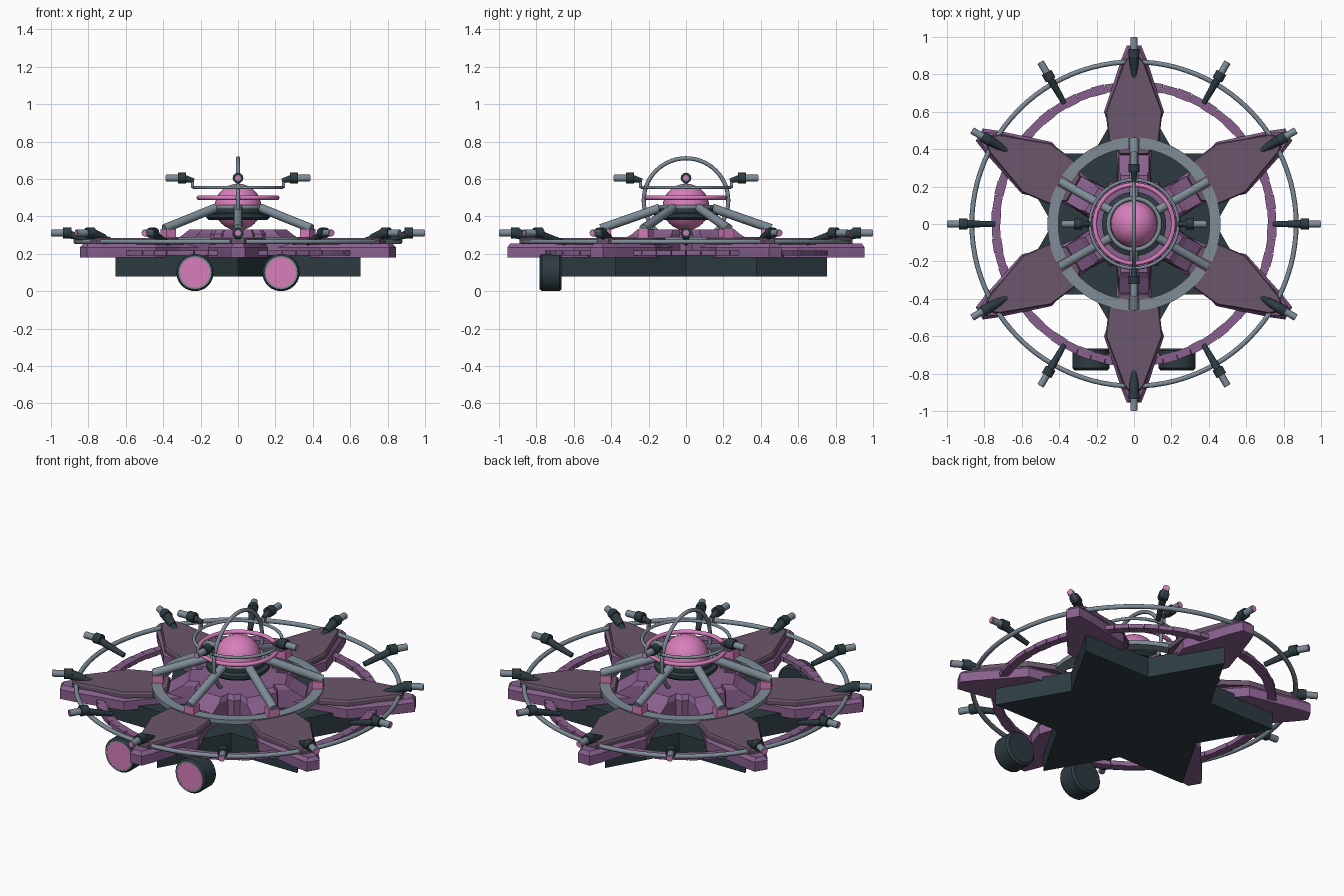
import bpy, bmesh, math
from mathutils import Vector, Matrix

if "Cube" in bpy.data.objects:
    bpy.data.objects.remove(bpy.data.objects["Cube"])


def material(name, rgb):
    m = bpy.data.materials.new(name)
    m.diffuse_color = (*rgb, 1)
    m.use_nodes = True
    m.node_tree.nodes["Principled BSDF"].inputs["Base Color"].default_value = m.diffuse_color
    return m


PURPLE = material("purple", (0.25, 0.118, 0.27))
PLATE = material("dusky plum", (0.145, 0.092, 0.145))
PINK = material("pink", (0.68, 0.21, 0.50))
DARK = material("dark slate", (0.026, 0.044, 0.052))
GREY = material("steel grey", (0.21, 0.265, 0.31))
ARMS = [math.radians(30 + 60 * i) for i in range(6)]


def finish(name, bm, mat, smooth=False):
    bmesh.ops.recalc_face_normals(bm, faces=bm.faces)
    me = bpy.data.meshes.new(name)
    bm.to_mesh(me)
    bm.free()
    ob = bpy.data.objects.new(name, me)
    bpy.context.collection.objects.link(ob)
    me.materials.append(mat)
    if smooth:
        bpy.ops.object.select_all(action='DESELECT')
        ob.select_set(True)
        bpy.context.view_layer.objects.active = ob
        bpy.ops.object.shade_smooth_by_angle(angle=math.radians(40))
    return ob


def loft(name, loops, mat, angle=0):
    """Solid through stacked outlines of equal length, turned about z."""
    bm = bmesh.new()
    rot = Matrix.Rotation(angle, 4, 'Z')
    rings = [[bm.verts.new(rot @ Vector(p)) for p in loop] for loop in loops]
    n = len(rings[0])
    for a, b in zip(rings, rings[1:]):
        for i in range(n):
            bm.faces.new((a[i], a[(i + 1) % n], b[(i + 1) % n], b[i]))
    bm.faces.new(rings[0])
    bm.faces.new(rings[-1])
    return finish(name, bm, mat)


def outline(half, z, inset=0.0):
    """Mirror (radius, half width) points into a closed outline."""
    mid = (half[0][0] + half[-1][0]) / 2
    pts = [(r - math.copysign(inset, r - mid) * (1 if i in (0, len(half) - 1) else 0), w - inset)
           for i, (r, w) in enumerate(half)]
    return [(r, w, z) for r, w in pts] + [(r, -w, z) for r, w in reversed(pts)]


def lathe(name, profile, mat, origin=(0, 0, 0), axis=(0, 0, 1), seg=20, closed=False):
    """Spin (radius, height) points around an axis."""
    bm = bmesh.new()
    turn = Vector(axis).to_track_quat('Z', 'Y').to_matrix().to_4x4()
    place = Matrix.Translation(origin) @ turn
    rings = []
    for r, h in profile:
        rings.append([bm.verts.new(place @ Vector((r * math.cos(t), r * math.sin(t), h)))
                      for t in (2 * math.pi * i / seg for i in range(seg))])
    pairs = list(zip(rings, rings[1:]))
    if closed:
        pairs.append((rings[-1], rings[0]))
    else:
        bm.faces.new(rings[0])
        bm.faces.new(rings[-1])
    for a, b in pairs:
        for i in range(seg):
            bm.faces.new((a[i], a[(i + 1) % seg], b[(i + 1) % seg], b[i]))
    return finish(name, bm, mat, True)


def rod(name, a, b, r1, mat, r2=None, seg=12):
    d = Vector(b) - Vector(a)
    return lathe(name, [(r1, 0), (r2 or r1, d.length)], mat, a, d, seg)


def torus(name, R, r, z, mat, axis=(0, 0, 1), seg=72):
    prof = [(R + r * math.cos(t), r * math.sin(t)) for t in (math.pi * i / 5 for i in range(10))]
    return lathe(name, prof, mat, (0, 0, z), axis, seg, True)


def box(name, r, z, size, mat, angle):
    bm = bmesh.new()
    m = Matrix.Rotation(angle, 4, 'Z') @ Matrix.Translation((r, 0, z)) @ Matrix.Diagonal((*size, 1))
    bmesh.ops.create_cube(bm, size=1, matrix=m)
    return finish(name, bm, mat)


def polar(r, a, z):
    return (r * math.cos(a), r * math.sin(a), z)


# Six-pointed underbody
star = [(0.755 if i % 2 else 0.436, math.radians(30 * i)) for i in range(12)]
loft("underbody", [[polar(r, a, z) for r, a in star] for z in (0.08, 0.2)], DARK)

# Raised hexagonal hub
loft("hub", [[polar(r, math.radians(60 * i), z) for i in range(6)]
             for r, z in ((0.26, 0.2), (0.255, 0.305), (0.23, 0.33))], PURPLE)

# Arms with dusky top plates and wedges climbing to the hub
arm = [(0.28, 0.085), (0.42, 0.10), (0.6, 0.16), (0.88, 0.068), (0.955, 0.038)]
plate = [(0.37, 0.075), (0.45, 0.135), (0.6, 0.152), (0.86, 0.055), (0.89, 0.035)]
for a in ARMS:
    loft("arm", [outline(arm, 0.18), outline(arm, 0.235), outline(arm, 0.255, 0.015)], PURPLE, a)
    loft("arm_plate", [outline(plate, 0.25), outline(plate, 0.275), outline(plate, 0.284, 0.006)], PLATE, a)
    loft("hub_wedge", [outline([(0.1, 0.1), (0.38, 0.085)], 0.2),
                       outline([(0.1, 0.1), (0.37, 0.08)], 0.255),
                       outline([(0.1, 0.1), (0.29, 0.08)], 0.305),
                       outline([(0.1, 0.09), (0.26, 0.07)], 0.33)], PURPLE, a)

# Segmented purple ring and slim outer rail
for i in range(60):
    size = 0.05 if i % 2 else 0.044
    box("ring_segment", 0.738, 0.205, (size, 0.076, 0.026), PURPLE, math.radians(6 * i + 3))
torus("outer_rail", 0.867, 0.013, 0.265, GREY, seg=96)

# Flat deck ring, anchor blocks and sloping struts
lathe("deck_ring", [(0.405, 0.265), (0.463, 0.265), (0.463, 0.29), (0.405, 0.29)], GREY, seg=64, closed=True)
for a in ARMS:
    box("strut_anchor", 0.43, 0.31, (0.06, 0.06, 0.045), PINK, a)
    rod("strut", polar(0.14, a, 0.445), polar(0.455, a, 0.335), 0.024, GREY)


def gun(r, a, z):
    """Dark collar, grey barrel and pink muzzle pointing outward."""
    rod("gun_collar", polar(r, a, z), polar(r + 0.045, a, z), 0.029, DARK)
    rod("gun_barrel", polar(r + 0.045, a, z), polar(r + 0.108, a, z), 0.019, GREY)
    rod("gun_muzzle", polar(r + 0.106, a, z), polar(r + 0.11, a, z), 0.014, PINK)


# Twelve rim guns on sloping dark stems
for i in range(12):
    a = math.radians(30 * i)
    rod("gun_stem", polar(0.745, a, 0.258), polar(0.905, a, 0.305), 0.014, DARK, 0.021)
    if i % 2:
        rod("gun_pod", polar(0.825, a, 0.285), polar(0.90, a, 0.308), 0.02, DARK, 0.028)
    gun(0.89, a, 0.312)

# Central orb with its collar and rings
orb = [(max(0.0005, 0.125 * math.sin(t)), -0.125 * math.cos(t))
       for t in (math.pi * i / 16 for i in range(17))]
lathe("orb", orb, PINK, (0, 0, 0.45), seg=32)
lathe("orb_collar", [(0.12, 0.38), (0.155, 0.38), (0.172, 0.395), (0.172, 0.412),
                     (0.145, 0.42), (0.145, 0.445), (0.12, 0.445)], DARK, seg=40, closed=True)
torus("orb_band", 0.137, 0.012, 0.45, GREY, seg=40)
torus("pink_ring", 0.21, 0.012, 0.5, PINK, seg=56)
torus("upper_rail", 0.236, 0.009, 0.555, GREY, seg=56)
torus("hoop", 0.226, 0.011, 0.485, GREY, (1, 0, 0), 56)

# Four upper guns on brackets
for i in range(4):
    a = math.radians(90 * i)
    box("gun_bracket", 0.243, 0.572, (0.016, 0.02, 0.042), GREY, a)
    rod("gun_link", polar(0.235, a, 0.59), polar(0.29, a, 0.604), 0.012, DARK, 0.02)
    gun(0.277, a, 0.605)

# Two front wheels with pink faces
for x in (-0.23, 0.23):
    lathe("wheel", [(0.088, 0), (0.1, 0.012), (0.1, 0.105), (0.09, 0.115)], DARK,
          (x, -0.665, 0.1), (0, -1, 0), 24)
    lathe("wheel_rim", [(0.08, 0.112), (0.09, 0.112), (0.09, 0.118), (0.08, 0.118)], GREY,
          (x, -0.665, 0.1), (0, -1, 0), 24, True)
    lathe("wheel_face", [(0.08, 0.112), (0.08, 0.117)], PINK, (x, -0.665, 0.1), (0, -1, 0), 24)
